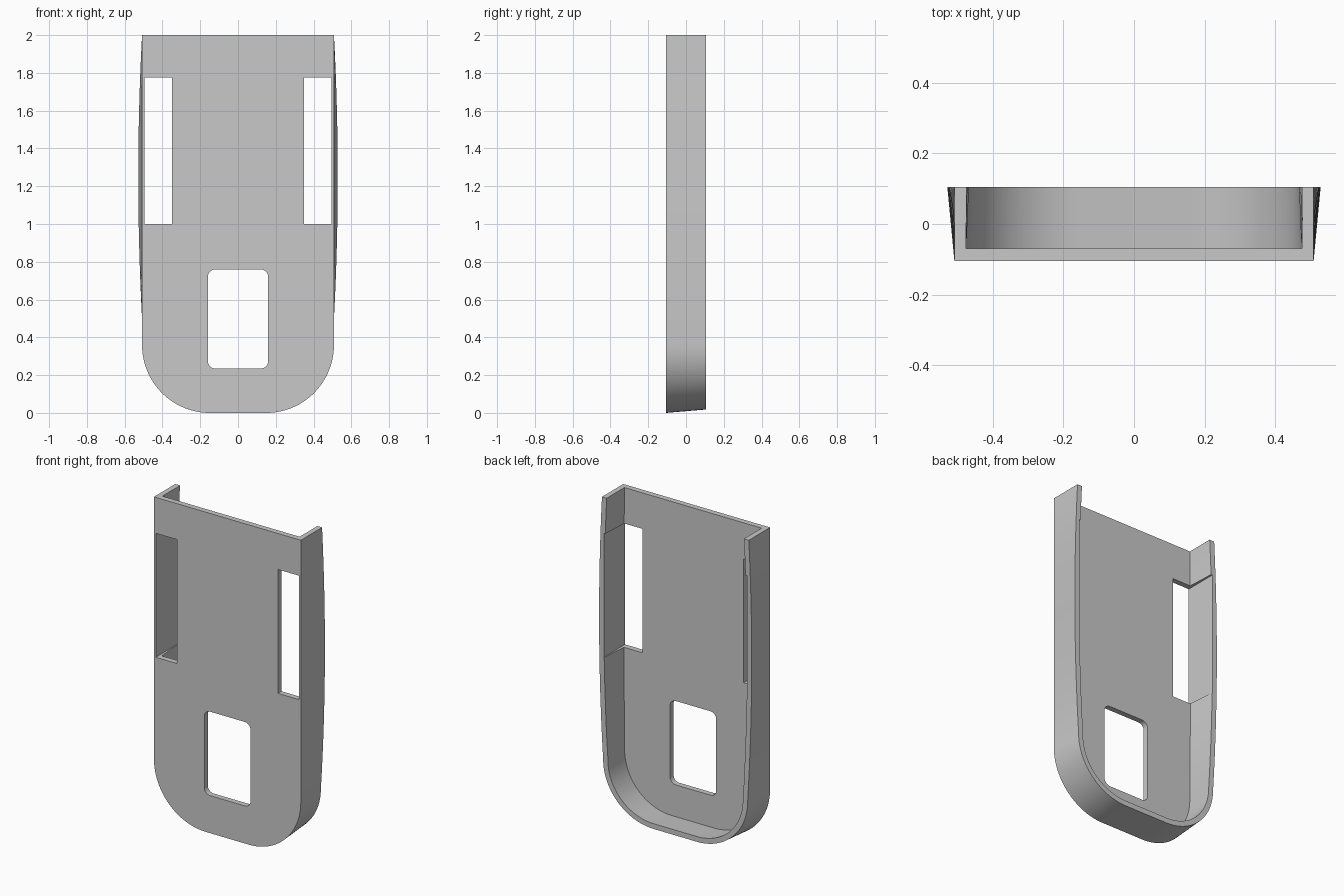
import bpy
from math import sin, cos, pi

cube = bpy.data.objects.get("Cube")
if cube:
    bpy.data.objects.remove(cube, do_unlink=True)

FRONT, BACK, FLOOR = -0.105, 0.105, -0.07
WALL = 0.033

grey = bpy.data.materials.new("plain grey")
grey.use_nodes = True
colour = (0.584, 0.584, 0.584, 1)
grey.diffuse_color = colour
grey.node_tree.nodes["Principled BSDF"].inputs["Base Color"].default_value = colour


def loft(name, rings):
    """Closed solid between two rings, each clockwise as seen from the front."""
    front, back = rings
    n = len(front)
    faces = [list(range(n))[::-1], list(range(n, 2 * n))]
    for i in range(n):
        j = (i + 1) % n
        faces.append([i, j, n + j, n + i])
    mesh = bpy.data.meshes.new(name)
    mesh.from_pydata(front + back, [], faces)
    mesh.materials.append(grey)
    obj = bpy.data.objects.new(name, mesh)
    bpy.context.collection.objects.link(obj)
    return obj


def shell_ring(y, inset, top):
    """Rounded-bottom outline; the sides bulge more toward the back rim."""
    t = (y - FRONT) / (BACK - FRONT)
    corner_x, corner_z = 0.15, 0.36

    def half_width(z):
        rim = 0.528 - 0.0356 * (z - 1.25) ** 2
        return 0.508 * (1 - t) + rim * t - inset

    steps = 24
    side = []
    for i in range(steps):
        z = top + (corner_z - top) * i / steps
        side.append((half_width(z), z))
    rx = half_width(corner_z) - corner_x
    rz = corner_z - 0.018 * t - inset
    for i in range(steps + 1):
        a = pi / 2 * i / steps
        side.append((corner_x + rx * cos(a), corner_z - rz * sin(a)))
    outline = side + [(-x, z) for x, z in reversed(side)]
    return [(x, y, z) for x, z in outline]


def rounded_prism(name, x0, x1, z0, z1, r):
    """Rectangular cutter through the floor, with optional round corners."""
    steps = 8 if r else 0
    outline = []
    corners = [(x1 - r, z1 - r), (x0 + r, z1 - r), (x0 + r, z0 + r), (x1 - r, z0 + r)]
    for q, (cx, cz) in enumerate(corners):
        for i in range(steps + 1):
            a = pi / 2 * (q + i / max(steps, 1))
            outline.append((cx + r * cos(a), cz + r * sin(a)))
    outline.reverse()
    return loft(name, [[(x, y, z) for x, z in outline] for y in (-0.2, 0.2)])


# Solid body, then the hollow, side slots and lower window
shell = loft("cover_shell", [shell_ring(y, 0, 2.0) for y in (FRONT, BACK)])
cutters = [
    loft("hollow_cutter", [shell_ring(y, WALL, 2.1) for y in (FLOOR, 0.15)]),
    rounded_prism("left_slot_cutter", 0.35, 0.495, 1.0, 1.775, 0),
    rounded_prism("right_slot_cutter", -0.495, -0.35, 1.0, 1.775, 0),
    rounded_prism("window_cutter", -0.16, 0.16, 0.235, 0.76, 0.04),
]

bpy.ops.object.select_all(action="DESELECT")
bpy.context.view_layer.objects.active = shell
shell.select_set(True)
for cutter in cutters:
    cutter.hide_render = True
    mod = shell.modifiers.new(cutter.name, "BOOLEAN")
    mod.operation = "DIFFERENCE"
    mod.solver = "EXACT"
    mod.object = cutter
    bpy.context.view_layer.update()
    bpy.ops.object.modifier_apply(modifier=mod.name)
    bpy.data.objects.remove(cutter, do_unlink=True)

bpy.ops.object.shade_smooth_by_angle(angle=pi / 6)
